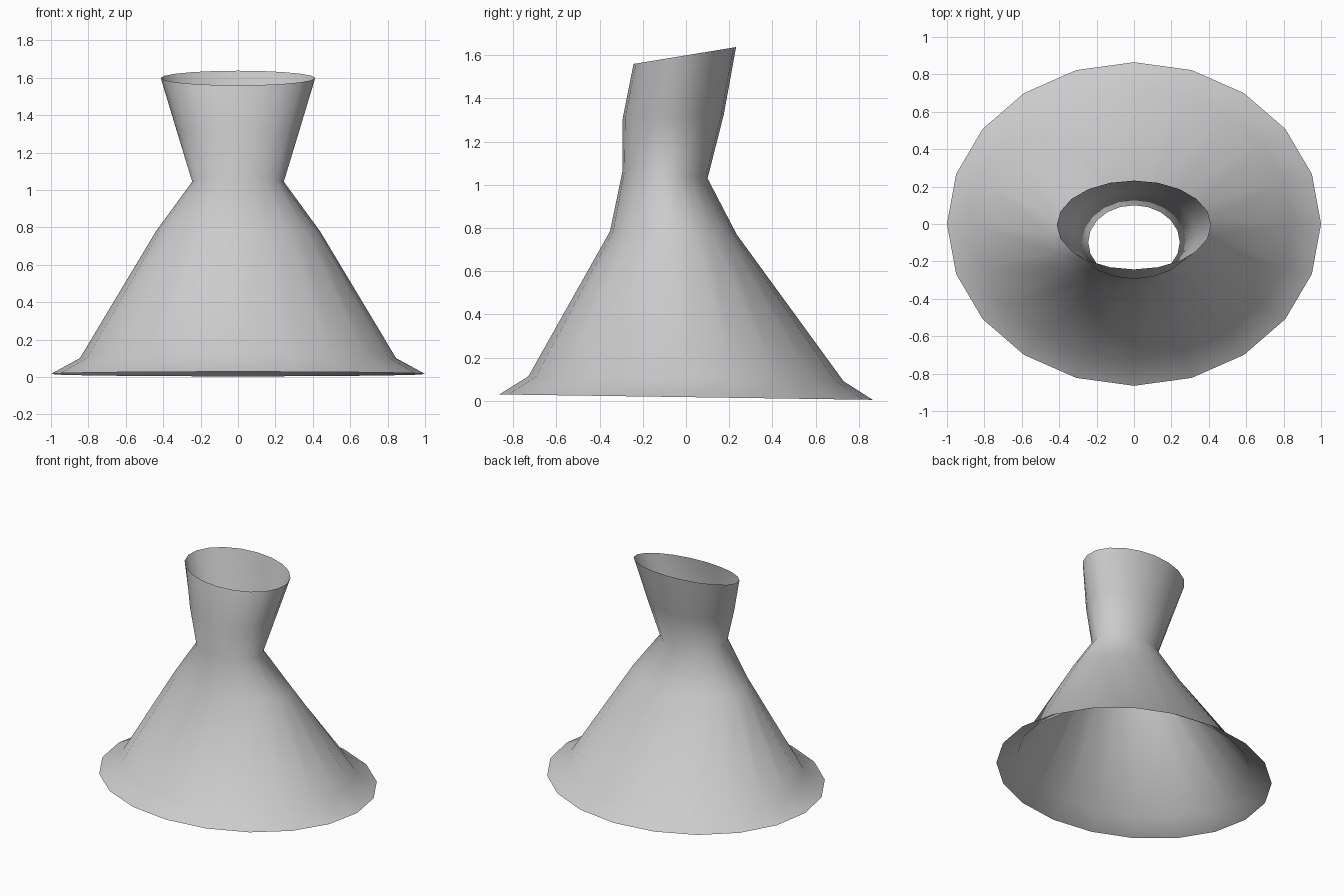
import bpy, bmesh
from math import sin, cos, pi

if "Cube" in bpy.data.objects:
    bpy.data.objects.remove(bpy.data.objects["Cube"])

SIDES = 20
# half width in x, then front point (y, z) and back point (y, z) of each tilted ring
rings = [
    (1.00, -0.865, 0.029, 0.865, 0.004),
    (0.845, -0.73, 0.113, 0.73, 0.09),
    (0.44, -0.352, 0.785, 0.235, 0.77),
    (0.245, -0.295, 1.06, 0.10, 1.03),
    (0.328, -0.293, 1.31, 0.175, 1.325),
    (0.413, -0.243, 1.56, 0.232, 1.638),
]

# Open flared funnel skin, lofted ring by ring
bm = bmesh.new()
loops = []
for rx, y0, z0, y1, z1 in rings:
    loop = []
    for i in range(SIDES):
        a = 2 * pi * i / SIDES
        t = (1 + sin(a)) / 2
        loop.append(bm.verts.new((rx * cos(a), y0 + (y1 - y0) * t, z0 + (z1 - z0) * t)))
    loops.append(loop)
for lo, hi in zip(loops, loops[1:]):
    for i in range(SIDES):
        j = (i + 1) % SIDES
        bm.faces.new((lo[i], lo[j], hi[j], hi[i])).smooth = True

mesh = bpy.data.meshes.new("flared_funnel")
bm.to_mesh(mesh)
bm.free()
bpy.context.collection.objects.link(bpy.data.objects.new("flared_funnel", mesh))
